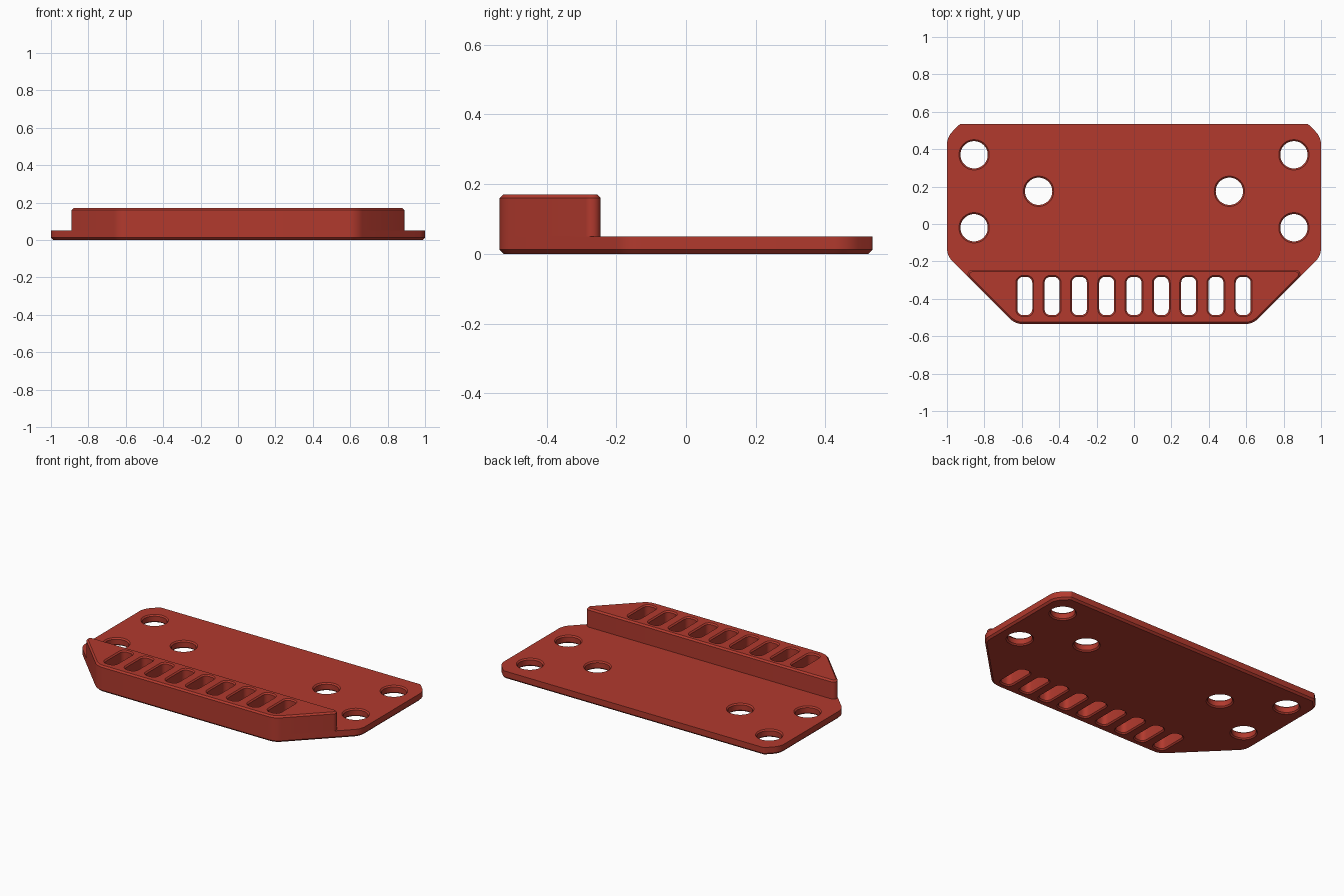
import bpy, bmesh, math
from mathutils import Vector

if "Cube" in bpy.data.objects:
    bpy.data.objects.remove(bpy.data.objects["Cube"])

red = bpy.data.materials.new("brick red")
red.diffuse_color = (0.445, 0.042, 0.027, 1)
red.use_nodes = True
red.node_tree.nodes["Principled BSDF"].inputs["Base Color"].default_value = red.diffuse_color


def outline(corners, inset, steps=8):
    """Counter-clockwise corners (x, y, radius) -> inset outline with rounded corners."""
    result = []
    n = len(corners)
    for i in range(n):
        a, b, c = (Vector(corners[(i + k) % n][:2]) for k in (-1, 0, 1))
        d1, d2 = (b - a).normalized(), (c - b).normalized()
        n1, n2 = Vector((-d1.y, d1.x)), Vector((-d2.y, d2.x))
        mitre = (n1 + n2) / (1 + n1.dot(n2))
        r = corners[i][2]
        centre = b + mitre * r                      # arc centre stays put as the inset grows
        a0 = math.atan2(-n1.y, -n1.x)
        turn = math.atan2(d1.x * d2.y - d1.y * d2.x, d1.dot(d2))
        for s in range(steps + 1):
            t = a0 + turn * s / steps
            result.append((round(centre.x + math.cos(t) * (r - inset), 5),
                           round(centre.y + math.sin(t) * (r - inset), 5)))
    return result


def loft(name, corners, levels, steps=8):
    """Solid through the outline at each (z, inset) level."""
    bm = bmesh.new()
    rings = [[bm.verts.new((x, y, z)) for x, y in outline(corners, inset, steps)]
             for z, inset in levels]
    n = len(rings[0])
    for low, high in zip(rings, rings[1:]):
        for i in range(n):
            j = (i + 1) % n
            bm.faces.new((low[i], low[j], high[j], high[i]))
    bm.faces.new(rings[0][::-1])
    bm.faces.new(rings[-1])
    bmesh.ops.remove_doubles(bm, verts=bm.verts[:], dist=0.0002)
    bmesh.ops.recalc_face_normals(bm, faces=bm.faces[:])
    mesh = bpy.data.meshes.new(name)
    bm.to_mesh(mesh)
    bm.free()
    obj = bpy.data.objects.new(name, mesh)
    bpy.context.collection.objects.link(obj)
    mesh.materials.append(red)
    return obj


def box_corners(x, y, hx, hy, r):
    return [(x - hx, y - hy, r), (x + hx, y - hy, r), (x + hx, y + hy, r), (x - hx, y + hy, r)]


def boolean(target, tool, operation):
    mod = target.modifiers.new(operation.lower(), 'BOOLEAN')
    mod.operation, mod.solver, mod.object = operation, 'EXACT', tool
    bpy.context.view_layer.objects.active = target
    bpy.ops.object.modifier_apply(modifier=mod.name)
    bpy.data.objects.remove(tool)


def mirrored(half):
    """Right-hand corners, front to back, completed with the left side."""
    return half + [(-x, y, r) for x, y, r in reversed(half)]


# Flat mounting plate with a chamfered underside
plate = loft("mounting_plate", mirrored([
    (0.635, -0.535, 0.1), (1, -0.17, 0.1), (1, 0.465, 0.1), (0.93, 0.535, 0.02)]),
    [(0, 0.012), (0.012, 0), (0.05, 0)])

# Raised front block with a chamfered top
block = loft("raised_block", mirrored([(0.635, -0.535, 0.1), (0.925, -0.245, 0.025)]),
             [(0.05, 0), (0.16, 0), (0.17, 0.01)])
boolean(plate, block, 'UNION')


def flared(top):
    """Cutter levels that chamfer both rims of an opening."""
    return [(-0.01, -0.018), (0.008, 0), (top - 0.008, 0), (top + 0.01, -0.018)]


# Six round screw holes
for side in (-1, 1):
    for x, y in ((0.855, 0.37), (0.855, -0.02), (0.51, 0.175)):
        cutter = loft("hole_cutter", box_corners(side * x, y, 0.073, 0.073, 0.073), flared(0.05), 12)
        boolean(plate, cutter, 'DIFFERENCE')

# Nine slots through the raised block
for i in range(9):
    cutter = loft("slot_cutter", box_corners((i - 4) * 0.146, -0.385, 0.04, 0.102, 0.03), flared(0.17), 5)
    boolean(plate, cutter, 'DIFFERENCE')

bpy.ops.object.select_all(action='DESELECT')
plate.select_set(True)
bpy.context.view_layer.objects.active = plate
bpy.ops.object.shade_smooth_by_angle(angle=math.radians(30))
